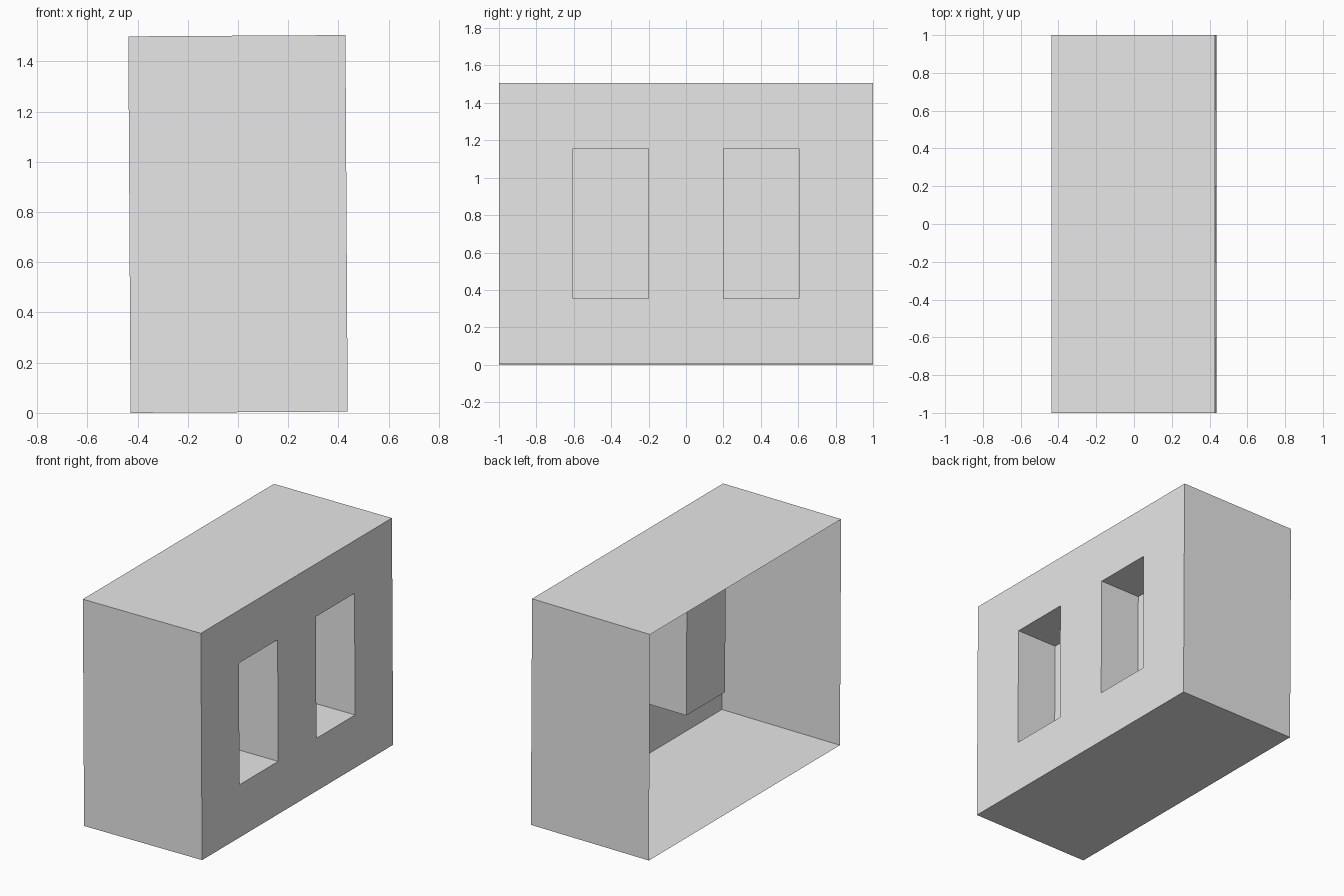
import bpy
import bmesh
from mathutils import Vector, Matrix

default = bpy.data.objects.get("Cube")
if default:
    bpy.data.objects.remove(default, do_unlink=True)

WIDTH, LENGTH, HEIGHT = 0.865, 2.0, 1.5
WINDOW_INNER, WINDOW_OUTER, WINDOW_TOP = 0.2, 0.605, 0.402
RECESS = 0.297

# Light grey surface
grey = bpy.data.materials.new("light_grey")
grey.use_nodes = True
colour = (0.8, 0.8, 0.8, 1)
grey.diffuse_color = colour
grey.node_tree.nodes["Principled BSDF"].inputs["Base Color"].default_value = colour

# Thin-walled box, open on its -x side
bm = bmesh.new()
bmesh.ops.create_cube(bm, size=1, matrix=Matrix.Diagonal((WIDTH, LENGTH, HEIGHT, 1)))
bm.normal_update()
open_side = [f for f in bm.faces if f.normal.x < -0.9]
bmesh.ops.delete(bm, geom=open_side, context='FACES_ONLY')


def cut_wall(axis, offset):
    """Split only the +x wall along a plane."""
    bm.normal_update()
    faces = [f for f in bm.faces if f.normal.x > 0.9]
    edges = {e for f in faces for e in f.edges}
    verts = {v for f in faces for v in f.verts}
    bmesh.ops.bisect_plane(bm, geom=faces + list(edges) + list(verts),
                           plane_co=axis * offset, plane_no=axis)


for side in (-1, 1):
    cut_wall(Vector((0, 0, 1)), side * WINDOW_TOP)
    for y in (WINDOW_INNER, WINDOW_OUTER):
        cut_wall(Vector((0, 1, 0)), side * y)

# Two closed window recesses pushed into the box
bm.normal_update()
windows = []
for f in bm.faces:
    c = f.calc_center_median()
    if (f.normal.x > 0.9 and abs(c.z) < WINDOW_TOP
            and WINDOW_INNER < abs(c.y) < WINDOW_OUTER):
        windows.append(f)
bmesh.ops.inset_individual(bm, faces=windows, thickness=0, depth=-RECESS)

# Slight lean, then rest on the ground
bmesh.ops.rotate(bm, verts=bm.verts, cent=(0, 0, 0),
                 matrix=Matrix.Rotation(-0.006, 3, 'Y'))
lowest = min(v.co.z for v in bm.verts)
bmesh.ops.translate(bm, verts=bm.verts, vec=(0, 0, -lowest))

mesh = bpy.data.meshes.new("windowed_box")
bm.to_mesh(mesh)
bm.free()
mesh.materials.append(grey)
box = bpy.data.objects.new("windowed_box", mesh)
bpy.context.collection.objects.link(box)
